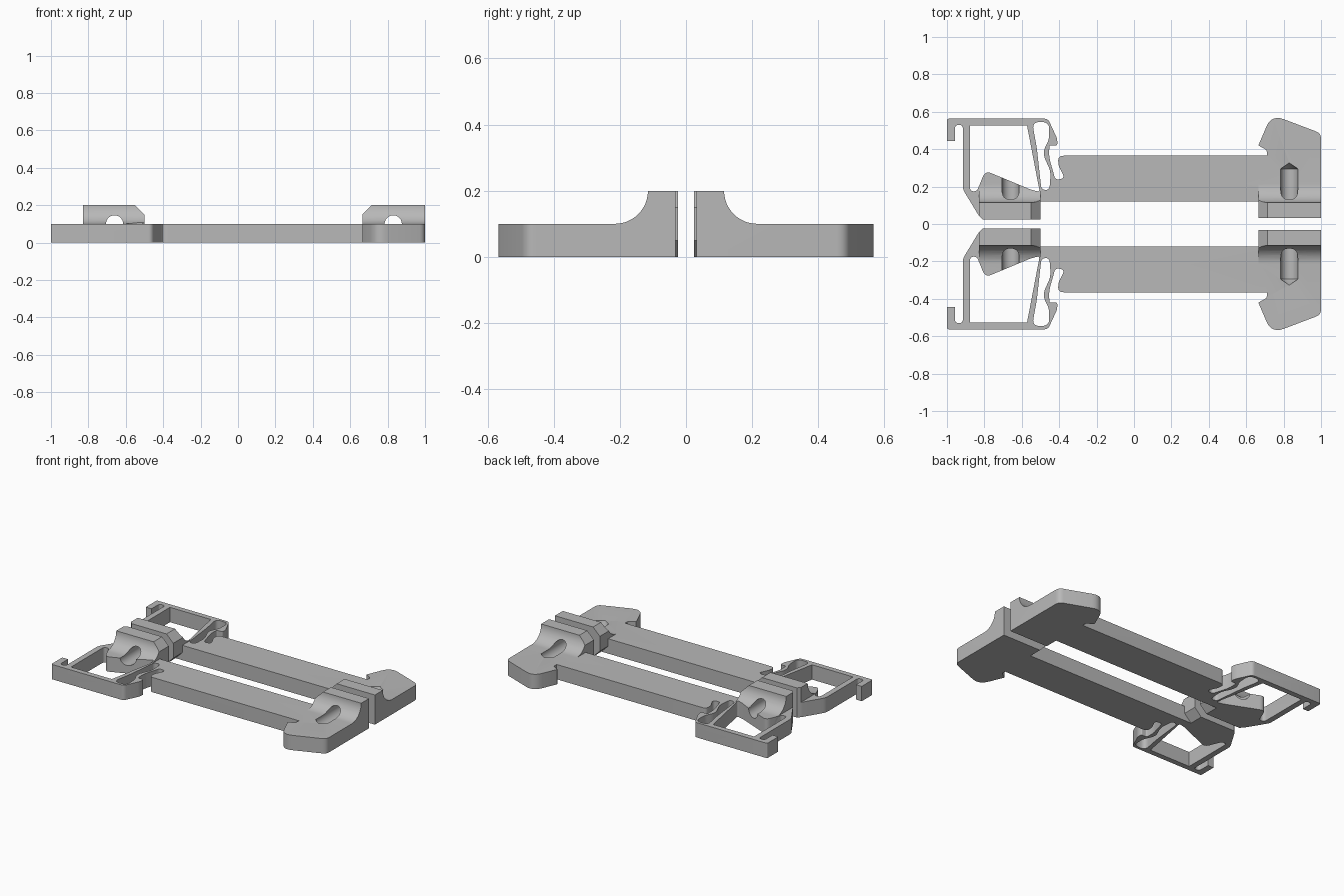
import bpy, bmesh, math
from mathutils import Vector, Matrix

default_cube = bpy.data.objects.get("Cube")
if default_cube:
    bpy.data.objects.remove(default_cube, do_unlink=True)

grey = bpy.data.materials.new("plain grey")
grey.use_nodes = True
grey.diffuse_color = (0.48, 0.48, 0.48, 1)
grey.node_tree.nodes["Principled BSDF"].inputs["Base Color"].default_value = grey.diffuse_color


def rounded(corners, steps=6):
    """Replace each (x, y, setback) corner by a short curve."""
    result = []
    count = len(corners)
    for i, (x, y, setback) in enumerate(corners):
        corner = Vector((x, y))
        if not setback:
            result.append(corner)
            continue
        before = Vector(corners[i - 1][:2]) - corner
        after = Vector(corners[(i + 1) % count][:2]) - corner
        start = corner + before.normalized() * min(setback, before.length * .48)
        end = corner + after.normalized() * min(setback, after.length * .48)
        for k in range(steps + 1):
            t = k / steps
            result.append(start * (1 - t) ** 2 + corner * 2 * t * (1 - t) + end * t * t)
    return result


def prism(name, points, axis, low, high, tip=0):
    """Extrude a closed profile along an axis, optionally with a pointed end."""
    place = {"x": lambda a, b, t: (t, a, b),
             "y": lambda a, b, t: (a, t, b),
             "z": lambda a, b, t: (a, b, t)}[axis]
    bm = bmesh.new()
    near = [bm.verts.new(place(p[0], p[1], low)) for p in points]
    far = [bm.verts.new(place(p[0], p[1], high)) for p in points]
    bm.faces.new(near)
    end_face = bm.faces.new(far)
    for i in range(len(points)):
        bm.faces.new((near[i - 1], near[i], far[i], far[i - 1]))
    if tip:
        poked = bmesh.ops.poke(bm, faces=[end_face])
        poked["verts"][0].co += Vector(place(0, 0, tip))
    bmesh.ops.recalc_face_normals(bm, faces=bm.faces)
    mesh = bpy.data.meshes.new(name)
    bm.to_mesh(mesh)
    bm.free()
    obj = bpy.data.objects.new(name, mesh)
    bpy.context.collection.objects.link(obj)
    return obj


def activate(obj):
    bpy.ops.object.select_all(action="DESELECT")
    obj.select_set(True)
    bpy.context.view_layer.objects.active = obj


def carve(target, cutter):
    cutter.hide_render = True
    modifier = target.modifiers.new("carve", "BOOLEAN")
    modifier.operation = "DIFFERENCE"
    modifier.solver = "EXACT"
    modifier.object = cutter
    activate(target)
    bpy.ops.object.modifier_apply(modifier=modifier.name)
    bpy.data.objects.remove(cutter, do_unlink=True)


THICK, TALL = .1, .2

# Plan of one half: hook, latch frame, bar and end grip
outline = [
    (-1, .563, .01), (-1, .445, 0), (-.957, .445, 0), (-.957, .53, .02),
    (-.915, .53, .02), (-.915, .185, .02), (-.83, .045, .01), (-.81, .024, 0),
    (-.5, .024, 0), (-.5, .12, 0), (.665, .12, 0), (.665, .031, 0),
    (1, .031, 0), (1, .485, .03), (.735, .585, .07), (.665, .42, .005),
    (.71, .395, .01), (.71, .365, 0),
    (-.405, .365, .03), (-.405, .315, .02), (-.37, .245, .025),
    (-.42, .235, .02), (-.455, .36, .03), (-.452, .42, .01),
    (-.41, .42, .01), (-.41, .455, .02), (-.46, .563, .02)]
half = prism("back_clip_bar", rounded(outline), "z", 0, TALL)

# Frame opening and the flexible spring slot
window = [
    (-.877, .527, 0), (-.877, .175, .025), (-.84, .175, .015),
    (-.795, .285, .035), (-.55, .183, .02), (-.504, .172, .015), (-.572, .527, 0)]
slot = [
    (-.545, .545, .04), (-.52, .41, .03), (-.495, .185, .02), (-.452, .18, .03),
    (-.445, .28, .03), (-.49, .38, .04), (-.455, .45, .02), (-.452, .545, .04)]
for name, shape in (("window_cutter", window), ("slot_cutter", slot)):
    carve(half, prism(name, rounded(shape), "z", -1, 1))

# Raised blocks: sweep away the material behind them with a concave fillet
R = THICK
arc = [(.215 - R * math.cos(a), TALL - R * math.sin(a))
       for a in (math.pi / 2 * i / 12 for i in range(13))]
carve(half, prism("fillet_cutter", [(.115, 1)] + arc + [(1, THICK), (1, 1)], "x", -2, 2))

# Lower everything outside the blocks, leaving sloped block ends
middle = [(-.55, TALL + .001), (-.55, TALL), (-.5, .15), (-.5, THICK),
          (.665, THICK), (.665, .15), (.715, TALL), (.715, TALL + .001)]
left_side = [(-2, THICK), (-.828, THICK), (-.828, 1), (-2, 1)]
for shape in (middle, left_side):
    carve(half, prism("step_cutter", shape, "y", -1, 1))

# Matching slopes under the overhanging block ends
for face_x, inner_x in ((-.5, -.55), (.665, .715)):
    past = face_x + (face_x - inner_x)
    wedge = [(inner_x, 0), (past, THICK), (past, -THICK), (inner_x, -THICK)]
    carve(half, prism("slope_cutter", wedge, "y", -1, .12))

# Pointed fastener holes through both blocks
for centre in (-.66, .83):
    circle = [(centre + .046 * math.cos(a), THICK + .046 * math.sin(a))
              for a in (math.tau * (i + .5) / 32 for i in range(32))]
    carve(half, prism("hole_cutter", circle, "y", -1, .295, tip=.032))

half.data.materials.clear()
half.data.materials.append(grey)
activate(half)
bpy.ops.object.shade_smooth_by_angle(angle=math.radians(30))

# Mirrored front half
front = half.copy()
front.data = half.data.copy()
front.name = "front_clip_bar"
bpy.context.collection.objects.link(front)
front.data.transform(Matrix.Scale(-1, 4, (0, 1, 0)))
front.data.flip_normals()
